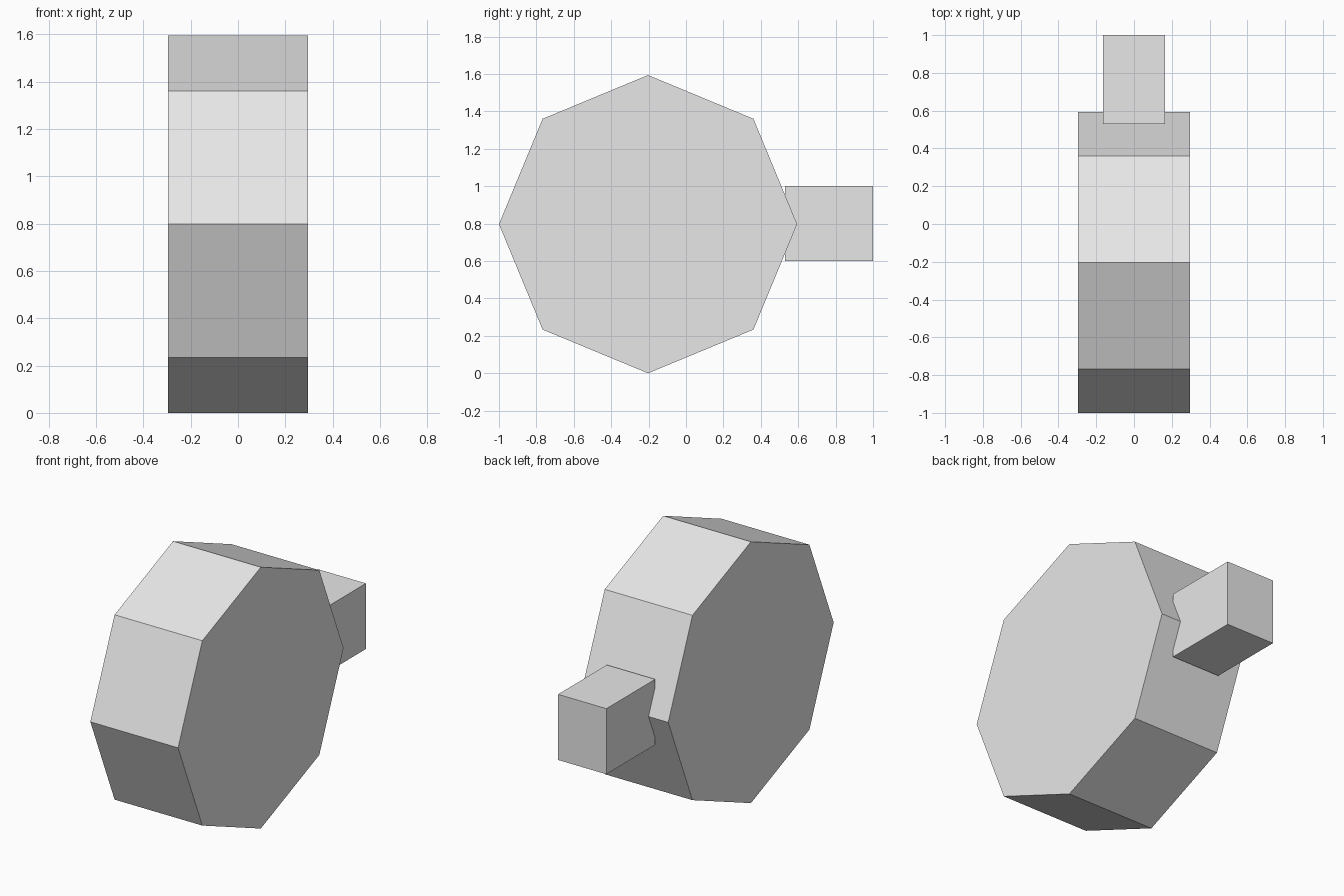
import bpy
import math

cube = bpy.data.objects.get("Cube")
if cube:
    bpy.data.objects.remove(cube, do_unlink=True)

# Single plain grey
grey = bpy.data.materials.new("light grey")
grey.use_nodes = True
colour = (0.8, 0.8, 0.8, 1)
grey.diffuse_color = colour
grey.node_tree.nodes["Principled BSDF"].inputs["Base Color"].default_value = colour


def finish(name):
    obj = bpy.context.object
    obj.name = name
    bpy.ops.object.transform_apply(location=False, rotation=True, scale=True)
    obj.data.materials.append(grey)
    bpy.ops.object.shade_flat()


# Eight-sided drum lying on its side, one corner pointing down
radius = 0.797
bpy.ops.mesh.primitive_cylinder_add(
    vertices=8, radius=radius, depth=0.592,
    location=(0, radius - 1, radius), rotation=(0, math.pi / 2, 0))
finish("drum")

# Square peg at the back, its inner end sunk over the drum's rear corner
bpy.ops.mesh.primitive_cube_add(size=1, location=(0, 0.765, 0.8))
bpy.context.object.scale = (0.326, 0.47, 0.4)
finish("rear_peg")
